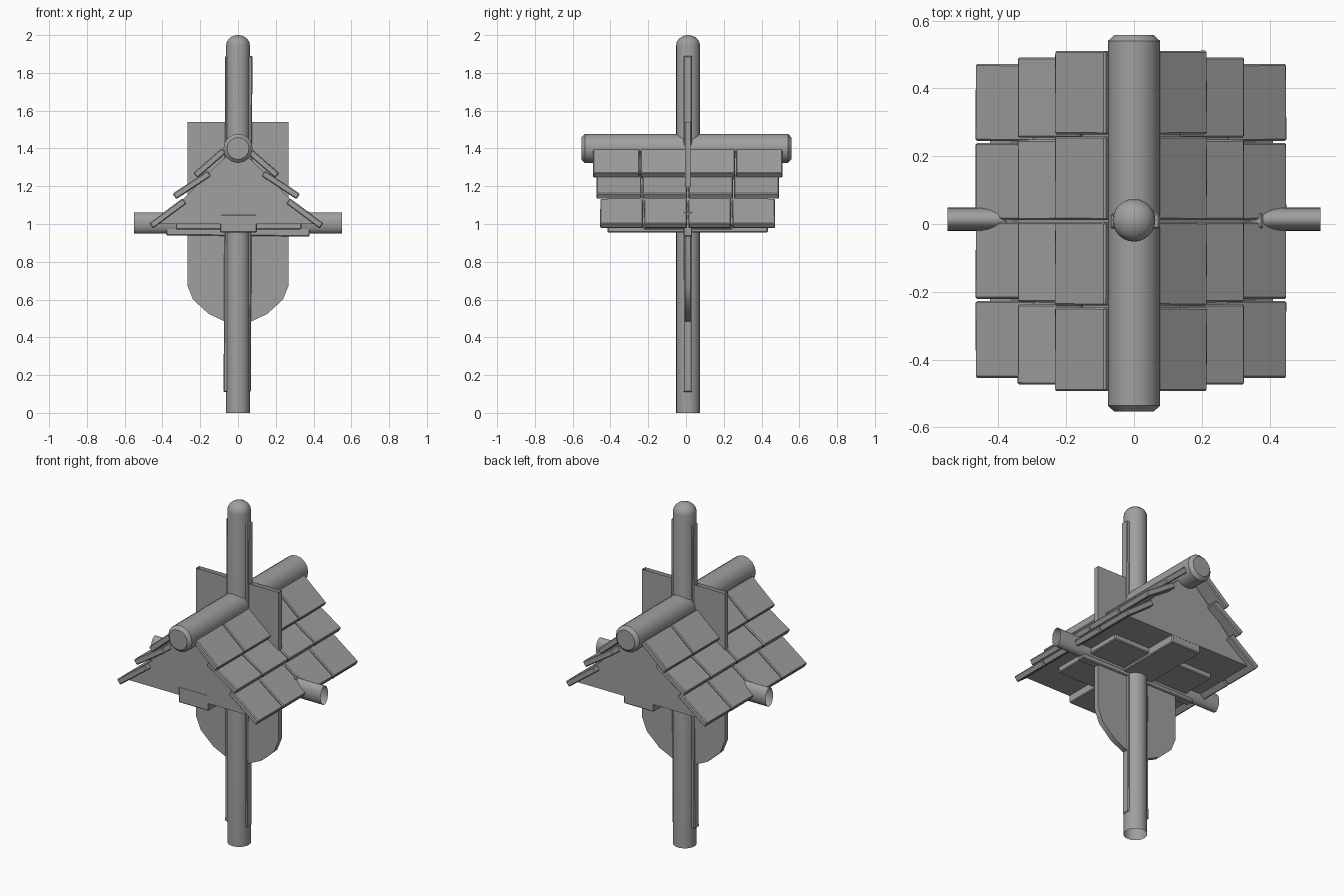
import bpy, bmesh, math, random
from mathutils import Matrix, Vector

if "Cube" in bpy.data.objects:
    bpy.data.objects.remove(bpy.data.objects["Cube"])

random.seed(4)
YC = 0.01
GREY = bpy.data.materials.new("dark_grey")
GREY.diffuse_color = (0.35, 0.35, 0.35, 1)
GREY.use_nodes = True
GREY.node_tree.nodes["Principled BSDF"].inputs["Base Color"].default_value = GREY.diffuse_color


def finish(name, bm, bevel=0.0, smooth=False):
    me = bpy.data.meshes.new(name)
    bm.to_mesh(me)
    bm.free()
    me.materials.append(GREY)
    ob = bpy.data.objects.new(name, me)
    bpy.context.collection.objects.link(ob)
    if bevel:
        m = ob.modifiers.new("bevel", 'BEVEL')
        m.width = bevel
        m.segments = 1
    if smooth:
        bpy.ops.object.select_all(action='DESELECT')
        ob.select_set(True)
        bpy.context.view_layer.objects.active = ob
        bpy.ops.object.shade_smooth_by_angle(angle=math.radians(35))
    return ob


def box(name, center, size, rot=(0, 0, 0), bevel=0.005):
    bm = bmesh.new()
    bmesh.ops.create_cube(bm, size=1)
    m = Matrix.Identity(4)
    for a, axis in zip(rot, 'XYZ'):
        m = Matrix.Rotation(a, 4, axis) @ m
    bm.transform(Matrix.Translation(center) @ m @ Matrix.Diagonal((*size, 1)))
    return finish(name, bm, bevel)


def prism(name, outline, y0, y1, open_top=False):
    """Extrude an x/z outline along y."""
    bm = bmesh.new()
    f = bm.faces.new([bm.verts.new((x, y0, z)) for x, z in outline])
    ext = bmesh.ops.extrude_face_region(bm, geom=[f], use_keep_orig=True)
    bmesh.ops.translate(bm, vec=(0, y1 - y0, 0),
                        verts=[v for v in ext['geom'] if isinstance(v, bmesh.types.BMVert)])
    bmesh.ops.recalc_face_normals(bm, faces=bm.faces)
    if open_top:
        bmesh.ops.delete(bm, geom=[f for f in bm.faces if f.normal.z > 0.9], context='FACES_ONLY')
    return finish(name, bm, smooth=True)


def lathe(name, profile, matrix, sides=24, caps=(True, True)):
    """Solid of revolution from (radius, height) pairs; either end may stay open."""
    bm = bmesh.new()
    rings = [[bm.verts.new((r * math.cos(2 * math.pi * i / sides),
                            r * math.sin(2 * math.pi * i / sides), h))
              for i in range(sides)] for r, h in profile]
    for a, b in zip(rings, rings[1:]):
        for i in range(sides):
            j = (i + 1) % sides
            bm.faces.new((a[i], a[j], b[j], b[i]))
    if caps[0]:
        bm.faces.new(rings[0][::-1])
    if caps[1]:
        bm.faces.new(rings[-1])
    bm.transform(matrix)
    return finish(name, bm, smooth=True)


# Upright pole with a domed top, open underneath
R, DOME = 0.063, 0.054
dome = [(R * math.cos(t), 2 - DOME + DOME * math.sin(t))
        for t in [math.radians(a) for a in (0, 18, 36, 54, 72, 86)]]
dome[-1] = (dome[-1][0], 2.0)
lathe("pole", [(R, 0)] + dome, Matrix.Translation((0, YC + 0.001, 0)), caps=(False, True))
box("pole_side_strip", (0, YC - 0.001, 1.0), (0.144, 0.046, 1.78), (0, 0.005, 0))

# Horizontal cross log, oval in section with open ends, and its own strip
lathe("cross_log", [(1, -0.55), (1, 0.55)],
      Matrix.Translation((0, YC + 0.004, 1.005)) @ Matrix.Rotation(math.pi / 2, 4, 'Y')
      @ Matrix.Diagonal((0.055, 0.034, 1, 1)), caps=(False, False))
box("cross_log_strip", (0, YC, 1.003), (0.76, 0.046, 0.132), (0, 0.008, 0))

# Ridge log with chamfered ends
lathe("ridge_log", [(0.058, -0.556), (0.077, -0.538), (0.077, 0.538), (0.058, 0.556)],
      Matrix.Translation((0, 0.002, 1.4)) @ Matrix.Rotation(math.pi / 2, 4, 'X'), 16)

# Upright shield board with a rounded foot and an open top edge
half = [(0.268, 1.54), (0.268, 0.675), (0.238, 0.6), (0.155, 0.524), (0.07, 0.484)]
prism("shield_board", half + [(-x, z) for x, z in reversed(half)],
      YC - 0.016, YC + 0.014, open_top=True)

# Solid gabled roof core
prism("roof_core", [(-0.425, 1.0), (0.41, 1.0), (-0.005, 1.415)], YC - 0.425, YC + 0.425)

# Boards under the roof
box("under_board_long", (0.003, YC - 0.001, 1.003), (0.195, 0.85, 0.095))
box("under_board_wide", (0.003, YC, 0.988), (0.665, 0.47, 0.035))

# Overlapping shingle rows: lower edge, upper edge (x from ridge, z), half length in y
rows = [((0.216, 1.257), (0.066, 1.388), 0.505),
        ((0.327, 1.146), (0.142, 1.268), 0.486),
        ((0.451, 0.99), (0.274, 1.122), 0.466)]
for side, label in ((-1, "left"), (1, "right")):
    for r, (lo, hi, hy) in enumerate(rows):
        length = math.hypot(lo[0] - hi[0], lo[1] - hi[1])
        slope = math.atan2(hi[1] - lo[1], lo[0] - hi[0])
        width = hy / 2
        for k in range(4):
            c = Vector((-0.009 + side * (lo[0] + hi[0]) / 2,
                        YC - 0.001 + (k - 1.5) * width, (lo[1] + hi[1]) / 2))
            box(f"shingle_{label}_{r + 1}_{k + 1}", c, (length, width - 0.006, 0.034),
                (0, side * slope, random.uniform(-0.006, 0.006)))
